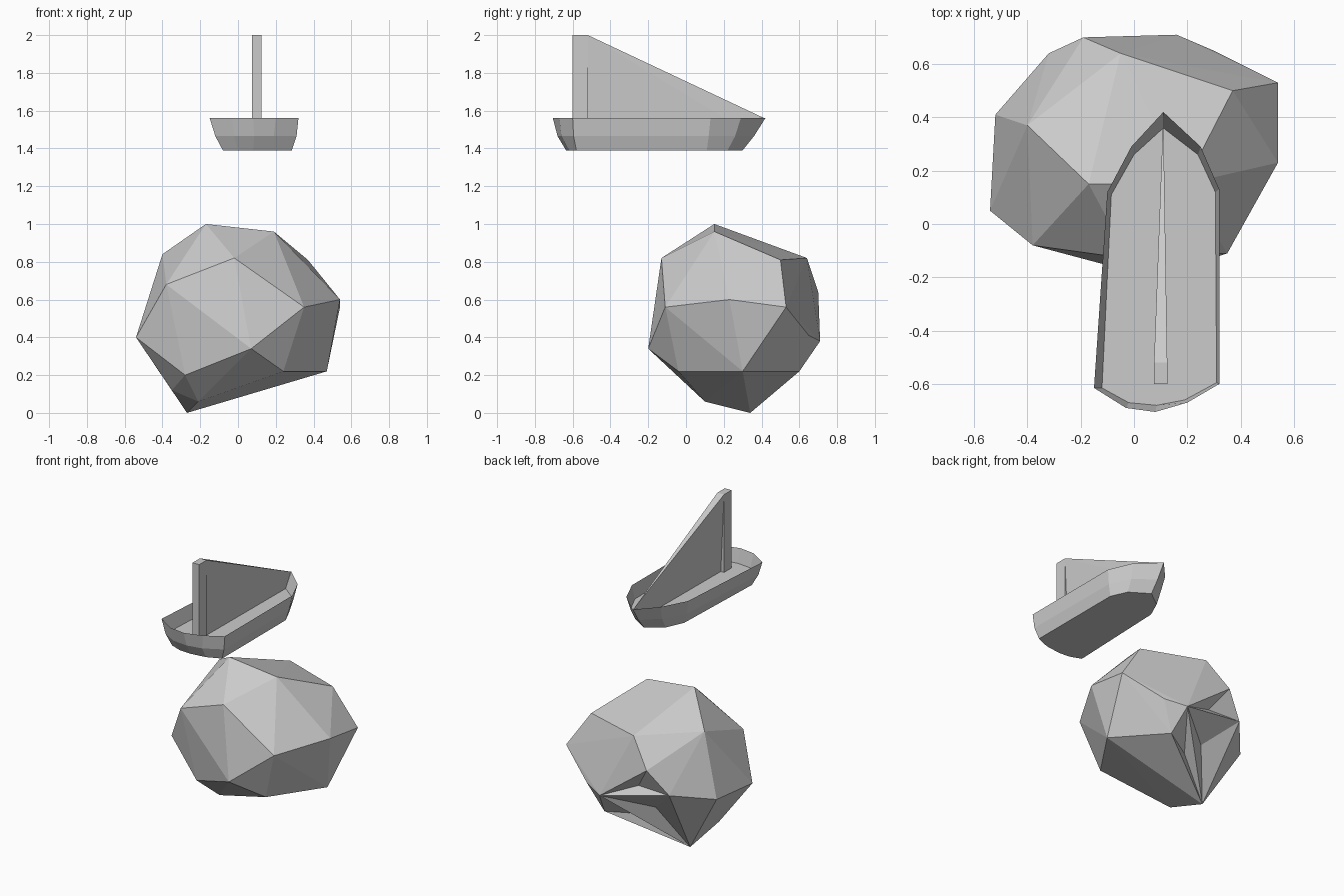
import bpy, bmesh
from mathutils import Vector

if "Cube" in bpy.data.objects:
    bpy.data.objects.remove(bpy.data.objects["Cube"])


def make_object(name, bm):
    bmesh.ops.recalc_face_normals(bm, faces=bm.faces)
    me = bpy.data.meshes.new(name)
    bm.to_mesh(me)
    bm.free()
    ob = bpy.data.objects.new(name, me)
    bpy.context.collection.objects.link(ob)
    return ob


def hull_mesh(points):
    bm = bmesh.new()
    for p in points:
        bm.verts.new(p)
    res = bmesh.ops.convex_hull(bm, input=bm.verts)
    junk = {g for g in res["geom_interior"] + res["geom_unused"]
            if isinstance(g, bmesh.types.BMVert)}
    bmesh.ops.delete(bm, geom=list(junk), context='VERTS')
    return bm


# Faceted rock: hull of its corner points
corners = [
    (-.17, .15, 1.0), (.19, .15, .96), (-.02, -.13, .82), (-.38, -.08, .68),
    (-.40, .37, .84), (-.54, .05, .40), (.35, -.11, .56), (.07, -.20, .34),
    (.54, .23, .60), (.37, .50, .81), (.24, -.04, .22), (.47, .30, .22),
    (-.28, -.05, .20), (-.21, .10, .06), (-.27, .34, 0), (.54, .53, .56),
    (-.52, .41, .42), (-.05, .64, .82), (-.32, .64, .48), (-.19, .70, .64),
    (.16, .71, .38), (.30, .65, .41), (.20, .60, .22), (.08, .42, .14),
    (-.35, .14, .12)]
rock = hull_mesh(corners)
# Chipped hollow low on the back
chip = []
for f in rock.faces:
    c = f.calc_center_median()
    if -.22 < c.x < .2 and c.y > .5 and .2 < c.z < .52:
        chip.append(f)
rock.normal_update()
poked = bmesh.ops.poke(rock, faces=chip)
for v in poked["verts"]:
    v.co += (Vector((0, .15, .45)) - v.co).normalized() * .06
make_object("rock", rock)

# Boat hull: three outline loops, thin open rim above a sunken deck
rim = [(-.15, -.615), (-.03, -.69), (.08, -.705), (.20, -.67), (.32, -.60),
       (.32, .13), (.25, .29), (.11, .42), (-.01, .29), (-.10, .12)]
mid = [(-.12, -.615), (-.02, -.67), (.085, -.68), (.19, -.66), (.31, -.595),
       (.305, .12), (.24, .26), (.11, .36), (0, .26), (-.085, .11)]
keel = [(-.08, -.60), (0, -.63), (.08, -.635), (.19, -.62), (.285, -.58),
        (.285, .11), (.235, .22), (.11, .30), (0, .22), (-.055, .10)]
bm = bmesh.new()
loops = [[bm.verts.new((x, y, z)) for x, y in pts]
         for pts, z in ((keel, 1.39), (mid, 1.465), (rim, 1.56))]
for lo, hi in zip(loops, loops[1:]):
    for i in range(len(lo)):
        j = (i + 1) % len(lo)
        bm.faces.new((lo[i], lo[j], hi[j], hi[i]))
bm.faces.new(loops[0][::-1])
make_object("boat_hull", bm)

# Deck inside the hull
bm = bmesh.new()
bm.faces.new([bm.verts.new((x, y, 1.465)) for x, y in mid])
make_object("deck", bm)

# Square mast
make_object("mast", hull_mesh([(x, y, z) for x in (.075, .125)
                               for y in (-.60, -.52) for z in (1.455, 2.0)]))

# Sail tapering to the bow
make_object("sail", hull_mesh([(.075, -.52, 2.0), (.125, -.52, 2.0),
                               (.10, -.52, 1.46), (.11, .36, 1.465),
                               (.11, .415, 1.56)]))
